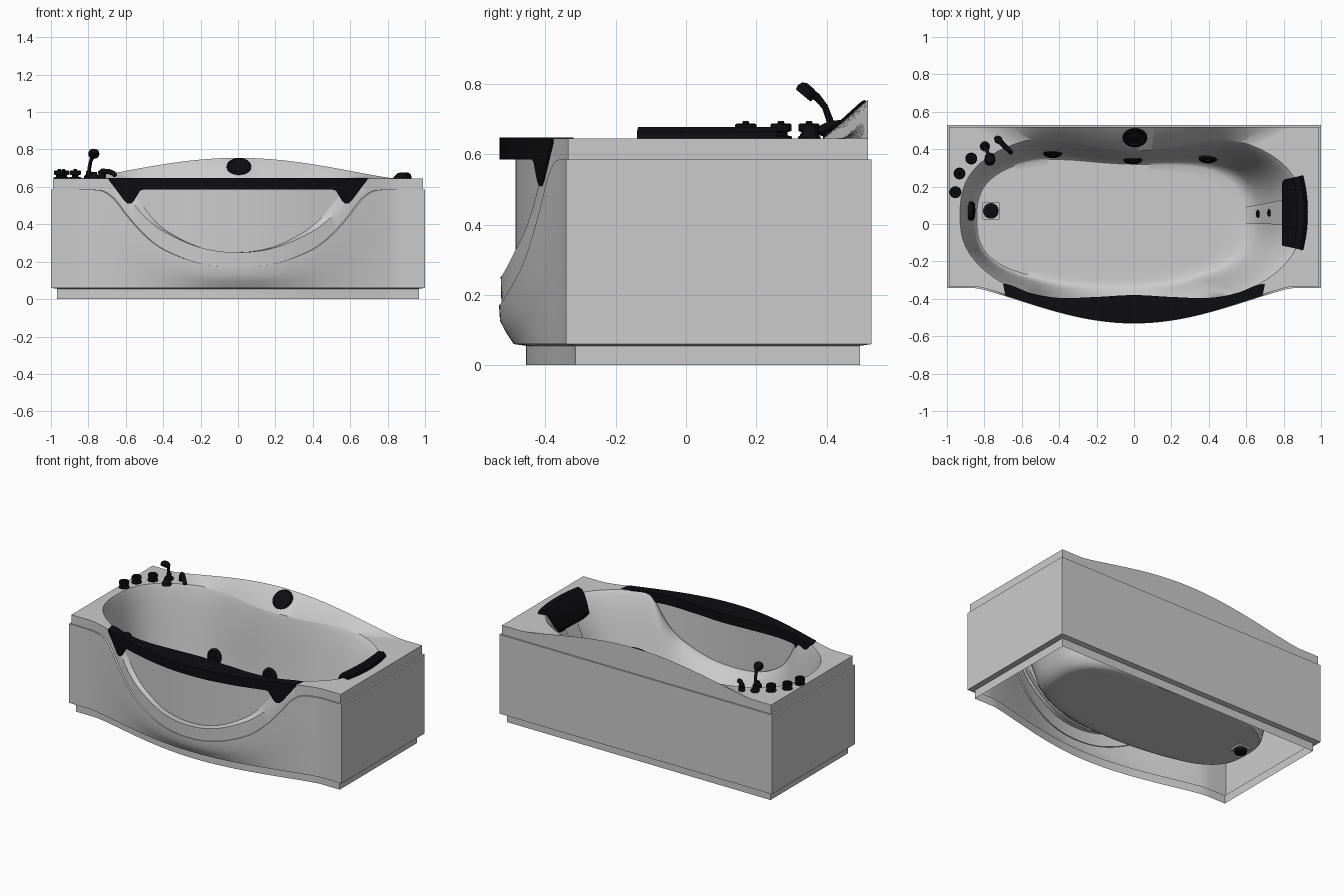
import bpy, bmesh, math
from mathutils import Vector

if "Cube" in bpy.data.objects:
    bpy.data.objects.remove(bpy.data.objects["Cube"])

black = bpy.data.materials.new("black")
black.diffuse_color = (0.004, 0.004, 0.005, 1)
black.use_nodes = True
black.node_tree.nodes["Principled BSDF"].inputs["Base Color"].default_value = black.diffuse_color


def finish(name, bm, mat=None, angle=35):
    bmesh.ops.remove_doubles(bm, verts=bm.verts, dist=1e-5)
    bmesh.ops.recalc_face_normals(bm, faces=bm.faces)
    me = bpy.data.meshes.new(name)
    bm.to_mesh(me)
    bm.free()
    me.shade_smooth()
    me.set_sharp_from_angle(angle=math.radians(angle))
    ob = bpy.data.objects.new(name, me)
    bpy.context.collection.objects.link(ob)
    if mat:
        me.materials.append(mat)
    return ob


def loft(name, rings, closed=True, caps=(False, False), mat=None, angle=35):
    bm = bmesh.new()
    vs = [[bm.verts.new(p) for p in r] for r in rings]
    n = len(rings[0])
    for a, b in zip(vs, vs[1:]):
        for i in range(n if closed else n - 1):
            j = (i + 1) % n
            bm.faces.new((a[i], a[j], b[j], b[i]))
    for on, r in zip(caps, (vs[0], vs[-1])):
        if on:
            bm.faces.new(r)
    return finish(name, bm, mat, angle)


def lathe(name, profile, loc, axis=(0, 0, 1), mat=black, n=24):
    q = Vector(axis).to_track_quat('Z', 'Y')
    rings = [[Vector(loc) + q @ Vector((r * math.cos(2 * math.pi * i / n),
              r * math.sin(2 * math.pi * i / n), z)) for i in range(n)] for r, z in profile]
    return loft(name, rings, caps=(True, True), mat=mat)


def interp(pts, x):
    # smooth curve through (x, value) points
    if x <= pts[0][0]:
        return pts[0][1]
    if x >= pts[-1][0]:
        return pts[-1][1]
    k = max(i for i in range(len(pts) - 1) if pts[i][0] <= x)

    def slope(i):
        if i in (0, len(pts) - 1):
            return 0
        return (pts[i + 1][1] - pts[i - 1][1]) / (pts[i + 1][0] - pts[i - 1][0])
    (x0, y0), (x1, y1) = pts[k], pts[k + 1]
    h = x1 - x0
    t = (x - x0) / h
    return ((2*t**3 - 3*t*t + 1) * y0 + (t**3 - 2*t*t + t) * h * slope(k)
            + (3*t*t - 2*t**3) * y1 + (t**3 - t*t) * h * slope(k + 1))


def bump(x, p=0.6, w=0.85):
    return 0 if abs(x) >= w else (0.5 + 0.5 * math.cos(math.pi * x / w)) ** p


# Window arcs in the front: inner (top of lip) and outer (bottom of lip)
INNER = [(0, .25), (.2, .275), (.4, .36), (.5, .435), (.58, .53), (.64, .61), (.7, .645)]
OUTER = [(0, .17), (.2, .19), (.4, .265), (.5, .34), (.6, .45), (.66, .53), (.72, .575), (.78, .585)]
DECK, FLOOR = .645, .13

# Parameter loop around a unit square: front, right, back, left
NF, NS = 72, 20
loop = [(-1 + 2 * i / NF, -1) for i in range(NF)]
loop += [(1, -1 + 2 * i / NS) for i in range(NS)]
loop += [(1 - 2 * i / NF, 1) for i in range(NF)]
loop += [(-1, 1 - 2 * i / NS) for i in range(NS)]


def oval(u, v, cx, cy, hx, hy, front, back, n):
    r = (abs(u) ** n + abs(v) ** n) ** (-1 / n)
    x, y = cx + hx * u * r, cy + hy * v * r
    return x, y - (front * bump(x) if y < cy else back * bump(x, 1, .62))


def wall(u, v, s, k):
    fx, fy = oval(u, v, -.13, .03, .71, .335, 0, .045, 2.8)
    rx, ry = oval(u, v, -.015, .05, .915, .45, .07, .11, 2.6)
    top = interp(INNER, abs(u)) if v == -1 else DECK
    return (fx + s * (rx - fx), fy + s * (ry - fy), FLOOR + k * (top - FLOOR))


def outer(u, v, hx, yb, yf, amp, zf, z, zb=None):
    # rectangular outline with a bulging front edge
    y = yf + (yb - yf) * (v + 1) / 2
    if v == -1:
        return (hx * u, yf - amp * bump(u), zf(abs(u)))
    if v == 1 and zb:
        z = zb(u)
    return (hx * u, y, z)


def skirt_z(f):
    return lambda u: .06 + f * (interp(OUTER, u) - .06)


WALL = [(0, 0), (.08, .012), (.18, .05), (.27, .13), (.36, .25), (.48, .42),
        (.6, .6), (.75, .79), (.9, .94), (.97, .985), (1, 1)]
rings = [[wall(u, v, s, k) for u, v in loop] for s, k in [(-1, 0), (-.3, 0)] + WALL]


def deck_edge(u, v, amp=.192):
    return outer(u, v, .988, .518, -.335, amp, lambda a: interp(INNER, a), DECK,
                 lambda a: DECK + .11 * bump(a))


# Tub shell: basin, deck edge, lip, skirt and plinth
rings.append([deck_edge(u, v) for u, v in loop])
rings.append([outer(u, v, .988, .518, -.335, .19, skirt_z(1), .585) for u, v in loop])
for f, amp in ((1, .19), (.6, .187), (.3, .17), (0, .148)):
    rings.append([outer(u, v, 1, .528, -.342, amp, skirt_z(f), .06 + .525 * f) for u, v in loop])
for z in (.055, 0):
    rings.append([outer(u, v, .967, .495, -.315, .14, lambda a: z, z) for u, v in loop])
loft("tub_shell", rings, caps=(True, False))

# Window pane rising from the lip
pane = [deck_edge(-.64 + 1.28 * i / 60, -1, .15) for i in range(61)]
loft("window_pane", [[(x, y, z - .01) for x, y, z in pane], [(x, y, max(z, .62)) for x, y, z in pane]],
     closed=False)

# Black grab bar with a tab at each end
BAR_LOW = [(0, .585), (.53, .585), (.575, .51), (.605, .51), (.70, .635)]
BAR_IN = [(0, -.38), (.2, -.39), (.4, -.395), (.55, -.37), (.70, -.32)]
bar = []
for i in range(85):
    x = -.70 + 1.40 * i / 84
    a = abs(x)
    k = max(j for j in range(4) if BAR_LOW[j][0] <= a + 1e-9 or j == 0)
    (x0, z0), (x1, z1) = BAR_LOW[k], BAR_LOW[k + 1]
    low = z0 + (z1 - z0) * min(1, (a - x0) / (x1 - x0))
    yo, yi = -.342 - .188 * bump(x), interp(BAR_IN, a)
    dx = .012 * x / .7
    bar.append([(x - dx, yo, low), (x - dx, yo, .647), (x, yi, .647), (x, yi, low)])
loft("grab_bar", bar, caps=(True, True), mat=black)

# Head cushion draped over the right-hand rim
CUSHION = [(.93, .64), (.925, .665), (.91, .677), (.87, .675), (.84, .65), (.81, .595),
           (.79, .54), (.80, .515), (.86, .58), (.89, .63)]
cushion = []
for i in range(13):
    t = -1 + i / 6
    cushion.append([(x - .025 * t * t * (x - .79) / .14, .06 + t * (.175 + .025 * (x - .79) / .14), z)
                    for x, z in CUSHION])
loft("head_cushion", cushion, caps=(True, True), mat=black)

# Back-massage plate on the sloping wall
plate = []
for s, k in WALL[1:8]:
    plate.append([Vector(wall(1, v, s, k)) + Vector((-.008, 0, .006)) for v in (-.08 - .05 * s, .17 + .05 * s)])
loft("massage_plate", plate, closed=False)
for i, (s, k) in enumerate(((.29, .16), (.48, .42))):
    p = Vector(wall(1, .05, s, k)) + Vector((-.006, 0, .004))
    lathe(f"massage_jet_{i + 1}", [(.02, 0), (.02, .008), (.012, .012)], p, (-.9, 0, .4))

# Water jets along the back wall
for i, u in enumerate((-.46, .11, .71)):
    p = wall(u, 1, .33, .22)
    lathe(f"wall_jet_{i + 1}", [(.05, -.01), (.05, .008), (.035, .018), (.03, .012), (.014, .012), (.014, .022)],
          p, (0, -1, .28))

# Drain, its square plate, and overflow cap
bm = bmesh.new()
bmesh.ops.create_cube(bm, size=1)
for v in bm.verts:
    v.co = (-.765 + v.co.x * .09, .07 + v.co.y * .09, FLOOR + v.co.z * .02)
finish("drain_plate", bm)
lathe("drain", [(.035, -.03), (.042, .012), (.042, .018), (.03, .024)], (-.765, .07, FLOOR))
lathe("overflow_cap", [(.05, -.015), (.05, .012), (.04, .02)], (-.873, .07, .35), (1, 0, .12))

# Round light on the raised back
lathe("back_light", [(.066, -.008), (.066, .003), (.055, .006), (.045, .002), (.03, .002), (.025, .005)],
      (.005, .461, .708), (0, -.67, .74))

# Tap knobs
KNOB = [(.032, 0), (.032, .008), (.018, .012), (.018, .02), (.03, .024), (.03, .042), (.025, .046),
        (.01, .046), (.008, .053)]
for i, (x, y) in enumerate(((-.955, .17), (-.933, .27), (-.87, .35))):
    lathe(f"tap_knob_{i + 1}", KNOB, (x, y, DECK - .003), n=16)


def tube(name, pts, radii, n=14):
    pts = [Vector(p) for p in pts]
    out = []
    for i, p in enumerate(pts):
        d = pts[min(i + 1, len(pts) - 1)] - pts[max(i - 1, 0)]
        q = d.to_track_quat('Z', 'Y')
        out.append([p + q @ Vector((radii[i] * math.cos(2 * math.pi * j / n),
                    radii[i] * math.sin(2 * math.pi * j / n), 0)) for j in range(n)])
    return loft(name, out, caps=(True, True), mat=black)


# Hand shower: base, curved handle and head
lathe("shower_base", [(.026, -.01), (.026, .012), (.017, .02), (.014, .04)], (-.797, .415, DECK))
tube("shower_handle", [(-.797, .415, .66), (-.795, .408, .70), (-.788, .395, .735), (-.778, .373, .762), (-.772, .35, .775)],
     [.012, .01, .009, .011, .015])
lathe("shower_head", [(.014, .02), (.026, .012), (.03, 0), (.027, -.014)], (-.771, .342, .778), (0, .64, .77))
lathe("shower_knob", [(.028, -.005), (.028, .01), (.018, .025), (.016, .035)], (-.77, .352, DECK))

# Spout
lathe("spout_base", [(.02, -.02), (.02, .018), (.014, .025)], (-.725, .45, .655))
tube("spout", [(-.74, .465, .675), (-.725, .45, .682), (-.69, .415, .682), (-.665, .39, .672), (-.657, .382, .66)],
     [.012, .016, .014, .013, .012])
